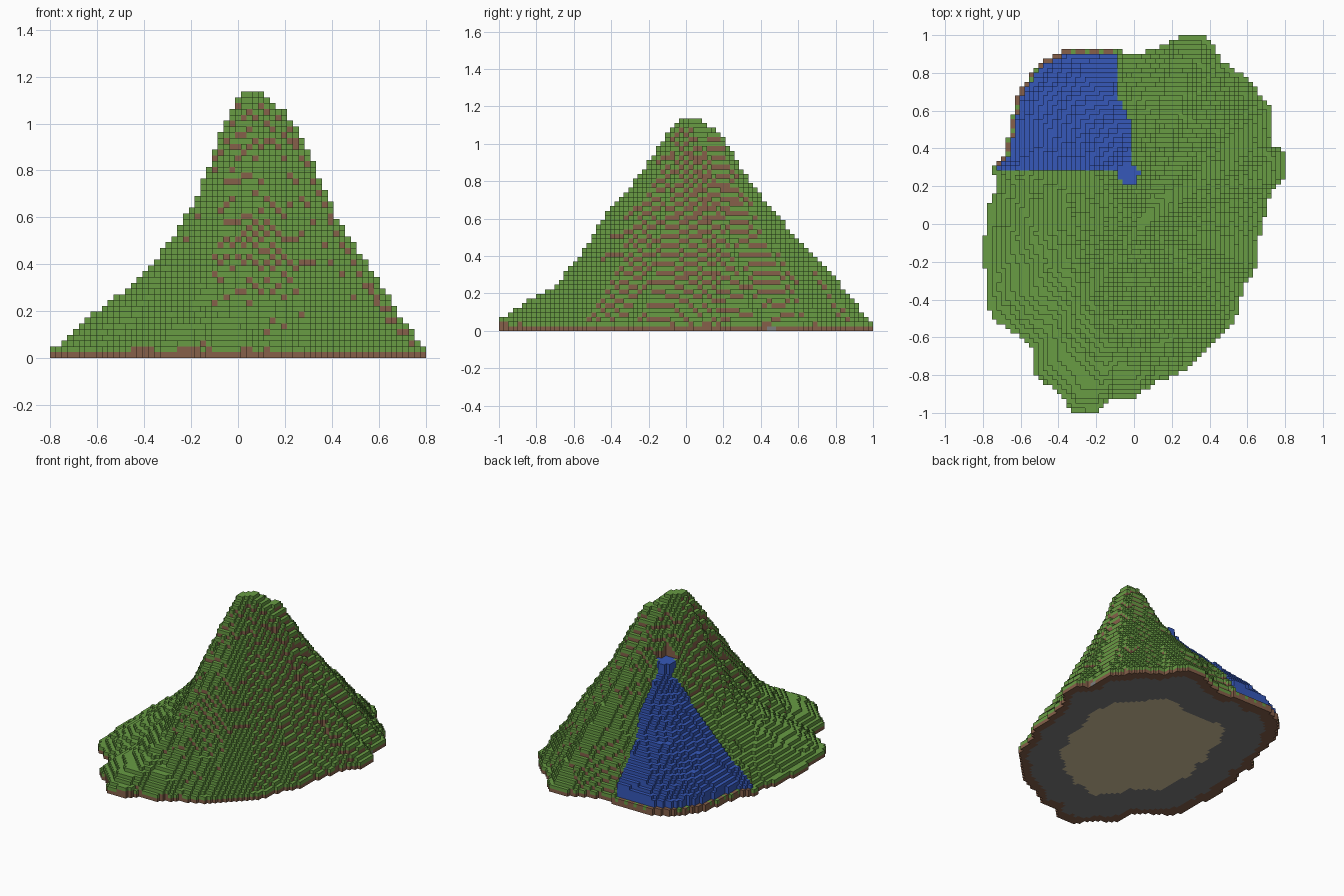
import bpy, math
from mathutils import Vector, noise

cube = bpy.data.objects.get("Cube")
if cube:
    bpy.data.objects.remove(cube)

NY, NX = 81, 65            # cells along each side
V = 2 / NY                 # cell size
TOP = 46                   # cells up to the flat summit
PEAK = Vector((0.04, 0.005))

# Shoreline, anticlockwise, in hundredths of a unit
SHORE = [(80, 24), (80, 37), (74, 42), (72, 50), (72, 62), (66, 70), (58, 79), (46, 86),
         (42, 94), (36, 100), (24, 100), (17, 95), (5, 91), (-5, 89), (-8, 93), (-35, 93),
         (-46, 88), (-56, 78), (-63, 65), (-66, 50), (-69, 36), (-75, 30), (-72, 20),
         (-77, 10), (-77, 0), (-80, -10), (-80, -20), (-77, -30), (-77, -46), (-72, -52),
         (-60, -60), (-53, -66), (-52, -80), (-40, -90), (-32, -100), (-20, -100),
         (-12, -92), (0, -92), (12, -84), (24, -79), (36, -70), (50, -56), (55, -46),
         (58, -32), (65, -23), (66, -8), (70, 8), (74, 19)]

# Slope profiles by compass direction, peak to shore, in hundredths of a unit
SLOPES = {
    0: (118, 110, 96, 78, 60, 44, 28, 15, 4),
    18: (118, 111, 99, 78, 58, 42, 28, 15, 4),
    35: (118, 111, 104, 86, 66, 49, 33, 17, 4),
    50: (118, 111, 105, 86, 67, 52, 37, 19, 3),
    70: (118, 110, 96, 75, 59, 46, 32, 17, 3),
    90: (118, 105, 88, 72, 59, 48, 37, 22, 4),
    115: (118, 99, 75, 59, 48, 38, 28, 18, 5),
    145: (118, 99, 73, 55, 43, 33, 24, 15, 4),
    180: (118, 99, 71, 52, 39, 29, 21, 13, 3),
    215: (118, 93, 64, 45, 33, 25, 18, 11, 3),
    250: (118, 103, 82, 59, 42, 28, 18, 14, 6),
    270: (118, 105, 88, 75, 60, 41, 26, 15, 4),
    325: (118, 103, 87, 73, 58, 43, 29, 15, 3),
}
SLOPES[360] = SLOPES[0]


def material(name, rgb):
    """Flat material from an sRGB colour."""
    linear = [((c / 255 + 0.055) / 1.055) ** 2.4 for c in rgb] + [1]
    m = bpy.data.materials.new(name)
    m.use_nodes = True
    m.diffuse_color = linear
    node = next(n for n in m.node_tree.nodes if n.type == 'BSDF_PRINCIPLED')
    node.inputs["Base Color"].default_value = linear
    return m


GRASS, DIRT, STONE, SAND, WATER = range(5)
MATERIALS = [material("grass green", (104, 156, 68)),
             material("dirt brown", (134, 96, 74)),
             material("stone grey", (125, 125, 125)),
             material("sand", (214, 198, 158)),
             material("water blue", (54, 88, 186))]

shore = [Vector(p) / 100 - PEAK for p in SHORE]


def shore_fraction(p):
    """0 at the peak, 1 on the shoreline."""
    for a, b in zip(shore, shore[1:] + shore[:1]):
        area = a.x * b.y - a.y * b.x
        u = (p.x * b.y - p.y * b.x) / area
        w = (a.x * p.y - a.y * p.x) / area
        if u >= 0 and w >= 0:
            return u + w
    return 2


def slope_height(p, t):
    """Height blended between the two nearest slope profiles."""
    angle = math.degrees(math.atan2(p.y, p.x)) % 360
    lo = max(k for k in SLOPES if k <= angle)
    hi = min(k for k in SLOPES if k > angle)
    f = (angle - lo) / (hi - lo)
    k = min(int(t * 8), 7)
    g = t * 8 - k

    def at(row):
        return row[k] * (1 - g) + row[k + 1] * g
    return (at(SLOPES[lo]) * (1 - f) + at(SLOPES[hi]) * f) / 100


def in_spring(x, y):
    return math.hypot(x + 0.035, y - 0.27) < 0.06


def in_stream(x, y):
    bank = -0.02 - 0.06 * min(max((y - 0.54) / 0.12, 0), 1)
    return y > 0.29 and x < bank


# Column heights in cells
height, fraction, wet, rim = {}, {}, set(), set()
for i in range(NX):
    for j in range(NY):
        x, y = (i - NX // 2) * V, (j - NY // 2) * V
        p = Vector((x, y)) - PEAK
        t = shore_fraction(p)
        if t > 1:
            continue
        bump = 0.02 * noise.noise(Vector((x * 7, y * 7, 0.5))) * min(1, t * 3)
        height[i, j] = min(TOP, max(2, round((slope_height(p, t) + bump) / V)))
        fraction[i, j] = t
        if in_spring(x, y):
            height[i, j] = 30
            wet.add((i, j))
        elif in_stream(x, y):
            wet.add((i, j))

# A low bank keeps the water off the shoreline
SIDES = ((1, 0), (0, 1), (-1, 0), (0, -1))
for c in list(wet):
    if any((c[0] + dx, c[1] + dy) not in height for dx, dy in SIDES):
        wet.discard(c)
        rim.add(c)
        height[c] = 2
for c in wet:
    height[c] += 1


class Blocks:
    """Collects square cell faces for one object."""
    def __init__(self):
        self.index, self.faces, self.colours = {}, [], []

    def quad(self, corners, colour):
        self.faces.append([self.index.setdefault(c, len(self.index)) for c in corners])
        self.colours.append(colour)

    def make(self, name):
        mesh = bpy.data.meshes.new(name)
        verts = [((a - NX / 2) * V, (b - NY / 2) * V, c * V) for a, b, c in self.index]
        mesh.from_pydata(verts, [], self.faces)
        for m in MATERIALS:
            mesh.materials.append(m)
        mesh.polygons.foreach_set("material_index", self.colours)
        mesh.update()
        bpy.context.collection.objects.link(bpy.data.objects.new(name, mesh))


def layer_colour(cell, z, depth):
    """Grass on top, dirt below, with one small stone outcrop at the foot."""
    if z == 0 and cell[0] > NX - 8 and cell[1] in (58, 59):
        return STONE
    if depth == 0:
        return DIRT if cell in rim and sum(cell) % 3 else GRASS
    return DIRT


land, stream = Blocks(), Blocks()
for (i, j), h in height.items():
    cell = (i, j)
    part = stream if cell in wet else land
    square = [(i, j), (i + 1, j), (i + 1, j + 1), (i, j + 1)]

    # Top of the column
    part.quad([(a, b, h) for a, b in square],
              WATER if cell in wet else layer_colour(cell, h, 0))

    # Underside in rings of dirt, stone and sand
    t = fraction[cell] + 0.04 * noise.noise(Vector((i * 0.2, j * 0.2, 3)))
    below = DIRT if t > 0.92 else STONE if t > 0.63 else SAND
    land.quad([(a, b, 0) for a, b in reversed(square)], below)

    # Exposed walls, one face for each cell
    for dx, dy in SIDES:
        if dx:
            a, b = ((i + 1, j), (i + 1, j + 1)) if dx > 0 else ((i, j + 1), (i, j))
        else:
            a, b = ((i + 1, j + 1), (i, j + 1)) if dy > 0 else ((i, j), (i + 1, j))
        for z in range(height.get((i + dx, j + dy), 0), h):
            colour = WATER if cell in wet else layer_colour(cell, z, h - 1 - z)
            part.quad([(*a, z), (*b, z), (*b, z + 1), (*a, z + 1)], colour)

land.make("mountain")
stream.make("waterfall")
